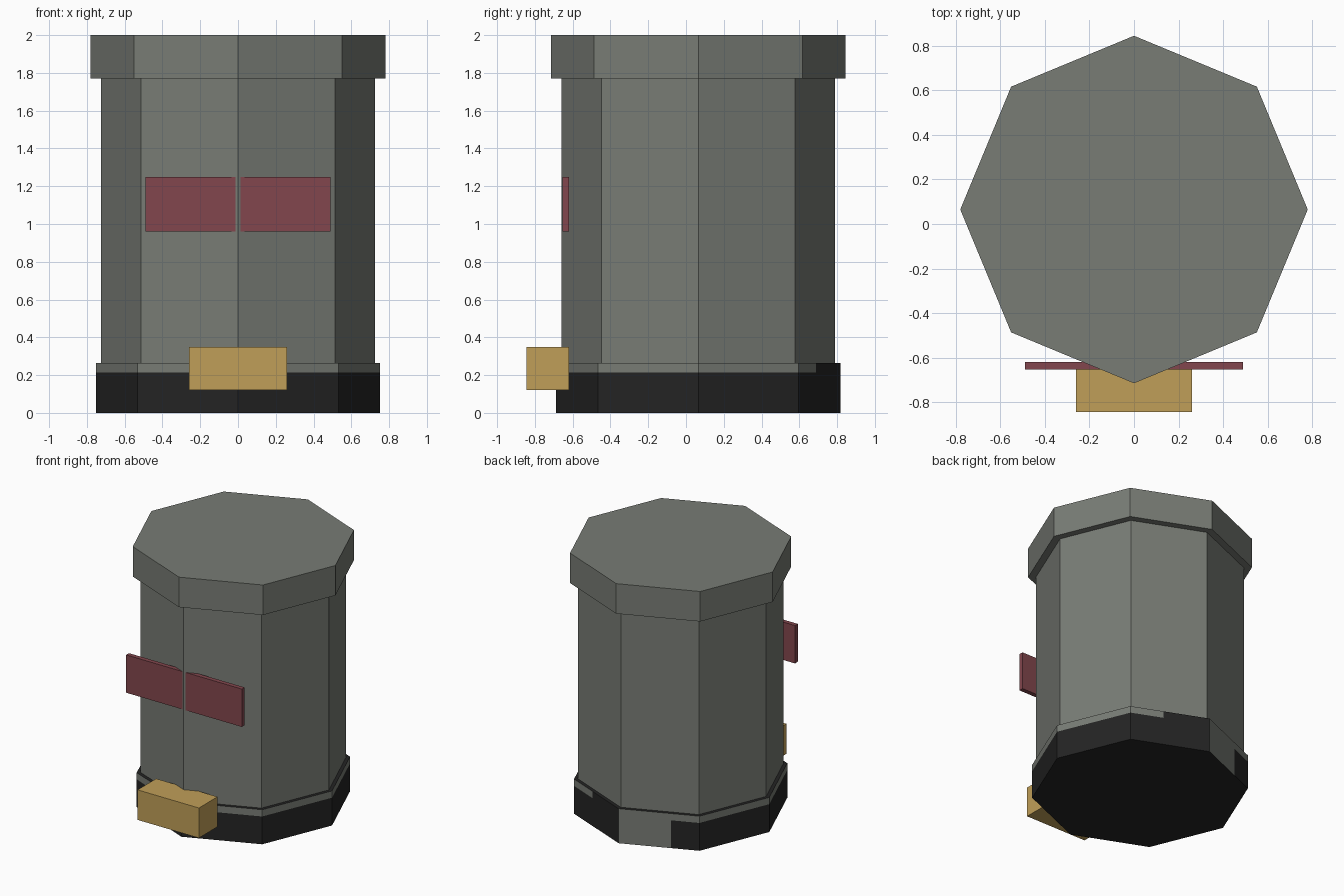
import bpy, bmesh, math
from mathutils import Vector

if "Cube" in bpy.data.objects:
    bpy.data.objects.remove(bpy.data.objects["Cube"])

CY = 0.065  # centre line of the octagonal drum


def material(name, rgb):
    m = bpy.data.materials.new(name)
    lin = [((c / 255 + 0.055) / 1.055) ** 2.4 for c in rgb]
    m.diffuse_color = (*lin, 1)
    m.use_nodes = True
    m.node_tree.nodes["Principled BSDF"].inputs["Base Color"].default_value = m.diffuse_color
    return m


grey = material("grey metal", (120, 124, 117))
black = material("black paint", (36, 36, 36))
red = material("dark red", (130, 70, 77))
gold = material("ochre", (192, 159, 88))


def finish(bm, name, *mats):
    bmesh.ops.recalc_face_normals(bm, faces=bm.faces)
    me = bpy.data.meshes.new(name)
    bm.to_mesh(me)
    bm.free()
    for m in mats:
        me.materials.append(m)
    ob = bpy.data.objects.new(name, me)
    bpy.context.collection.objects.link(ob)
    return ob


def octagon(radius, z0, z1):
    """Eight-sided prism with a corner facing the front."""
    bm = bmesh.new()
    ring = [bm.verts.new((radius * math.cos(i * math.pi / 4),
                          CY + radius * math.sin(i * math.pi / 4), z0)) for i in range(8)]
    base = bm.faces.new(ring)
    out = bmesh.ops.extrude_face_region(bm, geom=[base], use_keep_orig=True)
    top = [v for v in out["geom"] if isinstance(v, bmesh.types.BMVert)]
    bmesh.ops.translate(bm, verts=top, vec=(0, 0, z1 - z0))
    return bm


def box(name, lo, hi, mat):
    bm = bmesh.new()
    bmesh.ops.create_cube(bm, size=1)
    for v in bm.verts:
        v.co = Vector([hi[i] if v.co[i] > 0 else lo[i] for i in range(3)])
    return finish(bm, name, mat)


# Drum and lid
finish(octagon(0.725, 0.265, 1.77), "body", grey)
finish(octagon(0.78, 1.77, 2.0), "lid", grey)

# Base: black paint with a bare grey rim and a worn patch at the back
bm = octagon(0.752, 0.0, 0.265)
PAINT_Z, RIM_END, PATCH_END = 0.213, 0.31, -0.346
for co, no in (((0, 0, PAINT_Z), (0, 0, 1)), ((RIM_END, 0, 0), (1, 0, 0)),
               ((PATCH_END, 0, 0), (1, 0, 0))):
    bmesh.ops.bisect_plane(bm, geom=bm.verts[:] + bm.edges[:] + bm.faces[:],
                           plane_co=co, plane_no=no)
bm.normal_update()
for f in bm.faces:
    c = f.calc_center_median()
    side = abs(f.normal.z) < 0.5
    back = c.y > CY + 0.5
    rim = c.z > PAINT_Z and not (back and 0 < c.x < RIM_END)
    patch = back and PATCH_END < c.x < 0
    f.material_index = 0 if side and (rim or patch) else 1
finish(bm, "base", grey, black)

# Front plate, pierced by the front corner of the body, and the foot block
box("front_plate", (-0.49, -0.654, 0.96), (0.49, -0.62, 1.25), red)
box("front_block", (-0.26, -0.845, 0.12), (0.26, -0.62, 0.35), gold)
